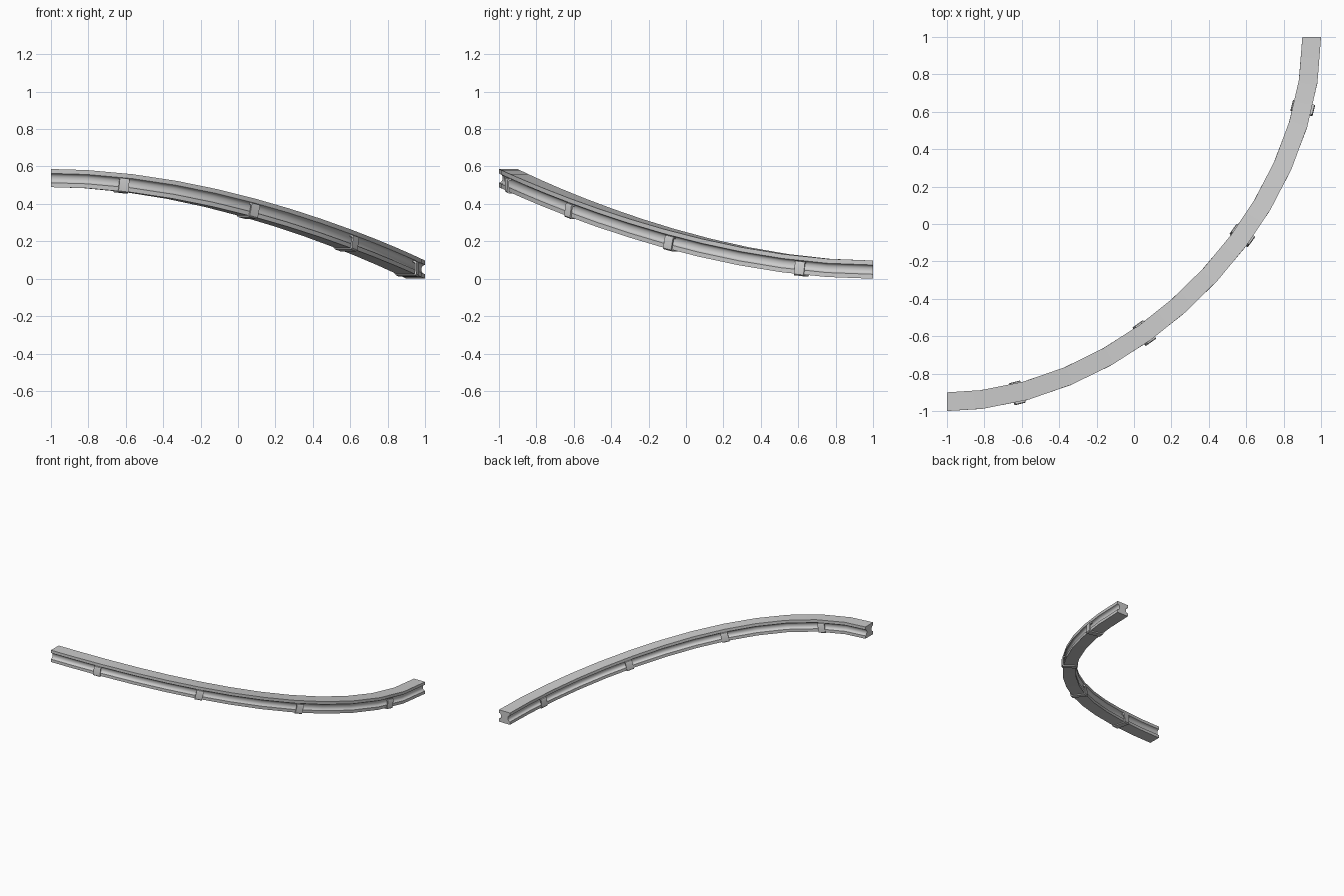
import bpy, bmesh
from mathutils import Vector

if "Cube" in bpy.data.objects:
    bpy.data.objects.remove(bpy.data.objects["Cube"])

# Centre path: a descending quarter bend
P = [Vector(p) for p in ((-1, -.95, .538), (-.025, -.95, .538),
                         (.95, .025, .0485), (.95, 1, .0485))]


def point(t):
    u = 1 - t
    return u**3 * P[0] + 3*u*u*t * P[1] + 3*u*t*t * P[2] + t**3 * P[3]


def frame(t):
    u = 1 - t
    tan = (u*u*(P[1]-P[0]) + 2*u*t*(P[2]-P[1]) + t*t*(P[3]-P[2])).normalized()
    side = tan.cross(Vector((0, 0, 1))).normalized()
    return point(t), tan, side, side.cross(tan)


def loft(name, rings):
    """Skin a list of equal closed rings and cap both ends."""
    bm = bmesh.new()
    vs = [[bm.verts.new(p) for p in r] for r in rings]
    n = len(vs[0])
    for a, b in zip(vs, vs[1:]):
        for i in range(n):
            j = (i + 1) % n
            bm.faces.new((a[i], a[j], b[j], b[i]))
    bm.faces.new(vs[0])
    bm.faces.new(vs[-1][::-1])
    bmesh.ops.recalc_face_normals(bm, faces=bm.faces)
    me = bpy.data.meshes.new(name)
    bm.to_mesh(me)
    bm.free()
    ob = bpy.data.objects.new(name, me)
    bpy.context.collection.objects.link(ob)
    bpy.ops.object.select_all(action='DESELECT')
    ob.select_set(True)
    bpy.context.view_layer.objects.active = ob
    bpy.ops.object.shade_smooth_by_angle(angle=0.6)
    return ob


# Rail stations: equal steps along the length, measured from the low end
N = 1000
pts = [point(1 - i / N) for i in range(N + 1)]
stations, dist, step = [1.0], 0.0, 0.24
for i in range(N):
    dist += (pts[i + 1] - pts[i]).length
    if dist >= step * len(stations):
        stations.append(1 - (i + 1) / N)
stations.append(0.0)

# Rail: beam section with a rounded groove in each side
half = [(.05, .0485), (.05, .025), (.039, .021), (.033, .013), (.031, .004),
        (.031, -.004), (.033, -.013), (.039, -.021), (.05, -.025), (.05, -.0485)]
section = half + [(-x, z) for x, z in reversed(half)]
rings = []
for t in stations:
    c, tan, side, up = frame(t)
    if t in (0.0, 1.0):
        up = Vector((0, 0, 1))
    rings.append([c + side * x + up * z for x, z in section])
loft("rail", rings)

# Clamps: U brackets under the rail with lips turned into the grooves
outer = [(.052, -.056), (.060, -.049), (.061, .012), (.057, .021), (.047, .023), (.037, .019)]
inner = [(.039, .012), (.048, .014), (.052, .008), (.051, -.0485)]
right = outer + inner
clamp_section = right + [(-x, z) for x, z in reversed(right)]
for k, t in enumerate((.13, .38, .62, .87)):
    c, tan, side, up = frame(t)
    loft(f"clamp_{k + 1}", [[c + tan * d + side * x + up * z for x, z in clamp_section]
                            for d in (-.027, .027)])
